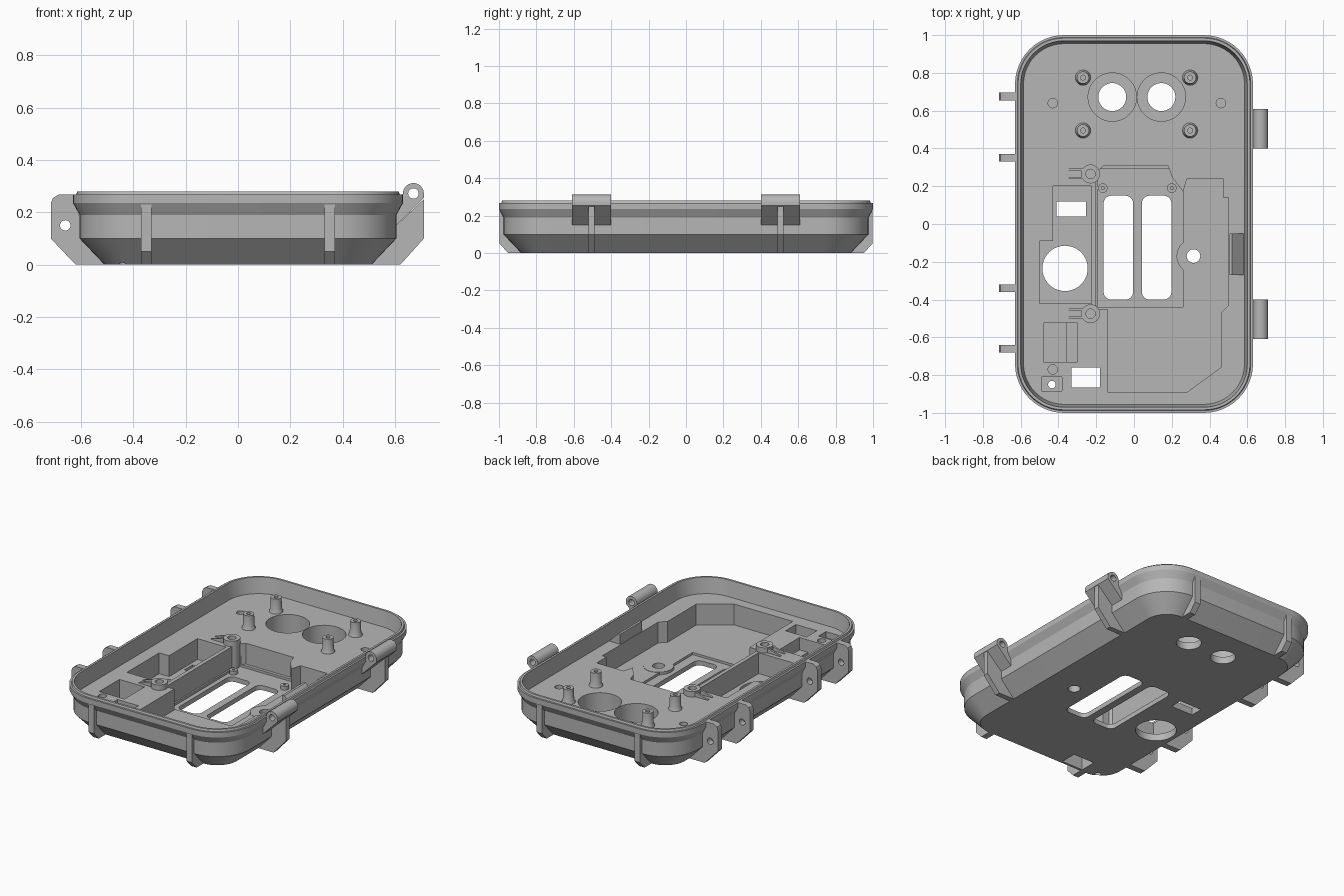
import bpy, bmesh
from math import sin, cos, pi

cube = bpy.data.objects.get("Cube")
if cube:
    bpy.data.objects.remove(cube)

grey = bpy.data.materials.new("grey_plastic")
grey.use_nodes = True
grey.diffuse_color = (0.47, 0.47, 0.47, 1)
grey.node_tree.nodes["Principled BSDF"].inputs["Base Color"].default_value = (0.47, 0.47, 0.47, 1)

FLOOR, DECK = 0.045, 0.18
parts = []


def loft(name, rings, closed=False):
    """Skin a list of equal-length rings; cap the ends or close into a loop."""
    bm = bmesh.new()
    loops = [[bm.verts.new(p) for p in ring] for ring in rings]
    n = len(loops[0])
    pairs = list(zip(loops, loops[1:]))
    if closed:
        pairs.append((loops[-1], loops[0]))
    else:
        bm.faces.new(loops[0])
        bm.faces.new(loops[-1])
    for a, b in pairs:
        for i in range(n):
            j = (i + 1) % n
            bm.faces.new((a[i], a[j], b[j], b[i]))
    bmesh.ops.recalc_face_normals(bm, faces=bm.faces)
    mesh = bpy.data.meshes.new(name)
    bm.to_mesh(mesh)
    bm.free()
    mesh.materials.append(grey)
    ob = bpy.data.objects.new(name, mesh)
    bpy.context.collection.objects.link(ob)
    parts.append(ob)
    return ob


def prism(name, pts, lo, hi, axis="z"):
    place = {"z": lambda u, v, w: (u, v, w),
             "y": lambda u, v, w: (u, w, v),
             "x": lambda u, v, w: (w, u, v)}[axis]
    return loft(name, [[place(u, v, w) for u, v in pts] for w in (lo, hi)])


def circle(x, y, r, n=40):
    return [(x + r * cos(2 * pi * i / n), y + r * sin(2 * pi * i / n)) for i in range(n)]


def rrect(x, y, hw, hh, r, seg=12):
    pts = []
    for q, (sx, sy) in enumerate([(1, 1), (-1, 1), (-1, -1), (1, -1)]):
        for i in range(seg + 1):
            a = (q + i / seg) * pi / 2
            pts.append((x + sx * (hw - r) + r * cos(a), y + sy * (hh - r) + r * sin(a)))
    return pts


def rect(x0, x1, y0, y1):
    return [(x0, y0), (x1, y0), (x1, y1), (x0, y1)]


def turned(name, x, y, profile):
    """Closed (radius, height) profile turned about a vertical axis."""
    return loft(name, [[(u, v, z) for u, v in circle(x, y, r, 28)] for r, z in profile], True)


def cut(target, pts, lo, hi, axis="z"):
    cutter = prism("cutter", pts, lo, hi, axis)
    cutter.hide_render = True
    mod = target.modifiers.new("cut", "BOOLEAN")
    mod.operation, mod.solver, mod.object = "DIFFERENCE", "EXACT", cutter
    bpy.context.view_layer.objects.active = target
    bpy.ops.object.modifier_apply(modifier=mod.name)
    parts.remove(cutter)
    bpy.data.objects.remove(cutter)


# Tray: (inset, height) section from the underside up, over the rim, down to the deck
section = [(0.12, 0), (0.025, 0.1), (0.025, 0.19), (0, 0.235), (0, 0.268), (0.012, 0.268),
           (0.016, 0.28), (0.03, 0.28), (0.045, DECK)]
tray = loft("tray", [[(x, y, z) for x, y in rrect(0, 0, 0.63 - d, 1 - d, 0.26 - d)]
                     for d, z in section])

# Large stepped pocket on the left half, and its shallow sunk panel
cut(tray, [(-0.2, -0.45), (-0.14, -0.45), (-0.14, -0.89), (0.28, -0.89), (0.46, -0.76),
           (0.46, -0.47), (0.5, -0.43), (0.5, 0.14), (0.47, 0.14), (0.47, 0.24), (0.28, 0.24),
           (0.26, 0.17), (0.2, 0.25), (0.18, 0.31), (-0.16, 0.31), (-0.2, 0.27)], FLOOR, 0.4)
cut(tray, rect(-0.19, 0.26, -0.44, 0.29), 0.03, 0.1)
for x in (-0.083, 0.12):
    cut(tray, rrect(x, -0.125, 0.078, 0.275, 0.04, 6), -0.1, 0.1)

# Pocket on the right half with a round and a square opening
cut(tray, [(-0.5, -0.42), (-0.225, -0.42), (-0.225, 0.2), (-0.43, 0.2),
           (-0.43, -0.09), (-0.5, -0.09)], FLOOR, 0.4)
cut(tray, circle(-0.365, -0.235, 0.12), -0.1, 0.1)
cut(tray, rect(-0.41, -0.255, 0.04, 0.12), -0.1, 0.1)

# Front corner pits and openings
cut(tray, rect(-0.48, -0.36, -0.73, -0.525), 0.06, 0.4)
cut(tray, rect(-0.361, -0.3, -0.73, -0.525), 0.1, 0.4)
cut(tray, rect(-0.33, -0.18, -0.865, -0.76), -0.1, 0.4)
cut(tray, rect(-0.49, -0.38, -0.885, -0.81), 0.14, 0.4)
cut(tray, circle(-0.435, -0.85, 0.02, 20), -0.1, 0.4)

# Twin round pockets with through holes at the back
for x in (-0.115, 0.145):
    cut(tray, circle(x, 0.672, 0.128, 56), FLOOR, 0.4)
    cut(tray, circle(x, 0.672, 0.074), -0.1, 0.1)

# Button hole and shallow locating holes
cut(tray, circle(0.315, -0.17, 0.036), -0.1, 0.1)
for x, y in ((-0.43, 0.64), (0.46, 0.64), (-0.43, -0.77)):
    cut(tray, circle(x, y, 0.025, 24), DECK - 0.03, 0.4)
turned("button_pad", 0.315, -0.17, [(0.036, 0.02), (0.09, 0.02), (0.09, 0.047), (0.036, 0.047)])
for x in (-0.165, 0.2):
    turned("panel_pin", x, 0.19, [(0.008, 0.025), (0.025, 0.025), (0.025, 0.055), (0.008, 0.055)])

# Screw standoffs with flared feet
for x in (-0.27, 0.297):
    for y in (0.495, 0.775):
        turned("standoff", x, y, [(0.013, DECK - 0.01), (0.043, DECK - 0.01), (0.039, DECK + 0.008),
                                  (0.034, DECK + 0.02), (0.032, 0.272), (0.013, 0.272)])

# Screw bosses with pairs of tapering gussets
for y in (0.265, -0.475):
    turned("screw_boss", -0.23, y, [(0.025, FLOOR - 0.01), (0.05, FLOOR - 0.01),
                                    (0.05, 0.215), (0.025, 0.215)])
    for side in (-1, 1):
        mid = y + side * 0.022
        prism("boss_gusset", [(-0.36, DECK - 0.01), (-0.26, DECK - 0.01), (-0.26, 0.213),
                              (-0.36, DECK + 0.004)], mid - 0.006, mid + 0.006, "y")

# Sloped catch beside the left wall
prism("wall_catch", [(0.505, DECK - 0.02), (0.58, DECK - 0.02), (0.58, DECK + 0.005),
                     (0.52, 0.245), (0.505, 0.245)], -0.27, -0.05, "y")

# Stiffening ribs on the front and back walls
for side in (-1, 1):
    for x in (-0.35, 0.35):
        prism("end_rib", [(side * y, z) for y, z in ((0.87, 0), (0.95, 0), (0.997, 0.05),
                                                     (0.997, 0.235), (0.965, 0.235), (0.965, 0.1))],
              x - 0.02, x + 0.02, "x")

# Latch lugs on the right wall
for y in (0.675, 0.35, -0.34, -0.66):
    lug = prism("latch_lug", [(-0.5, 0), (-0.62, 0), (-0.715, 0.1), (-0.715, 0.235), (-0.707, 0.255),
                              (-0.685, 0.268), (-0.62, 0.268), (-0.6, 0.15)],
                y - 0.02, y + 0.02, "y")
    cut(lug, circle(-0.66, 0.15, 0.02, 24), y - 0.1, y + 0.1, "y")

# Hinge knuckles on the left wall, each carried by a rib
arc = [(0.67 + 0.04 * cos(pi * i / 14), 0.272 + 0.04 * sin(pi * i / 14)) for i in range(15)]
for y in (-0.505, 0.505):
    knuckle = prism("hinge_knuckle", [(0.605, 0.15), (0.71, 0.255)] + arc + [(0.625, 0.25), (0.605, 0.235)],
                    y - 0.105, y + 0.105, "y")
    cut(knuckle, circle(0.67, 0.272, 0.02, 24), y - 0.2, y + 0.2, "y")
    prism("hinge_rib", [(0.5, 0), (0.62, 0), (0.71, 0.1), (0.71, 0.25), (0.61, 0.155), (0.58, 0.15)],
          y - 0.017, y + 0.017, "y")

# Smooth the curves, keep the edges crisp
bpy.ops.object.select_all(action="DESELECT")
for ob in parts:
    ob.select_set(True)
bpy.context.view_layer.objects.active = tray
bpy.ops.object.shade_smooth_by_angle(angle=0.45)
